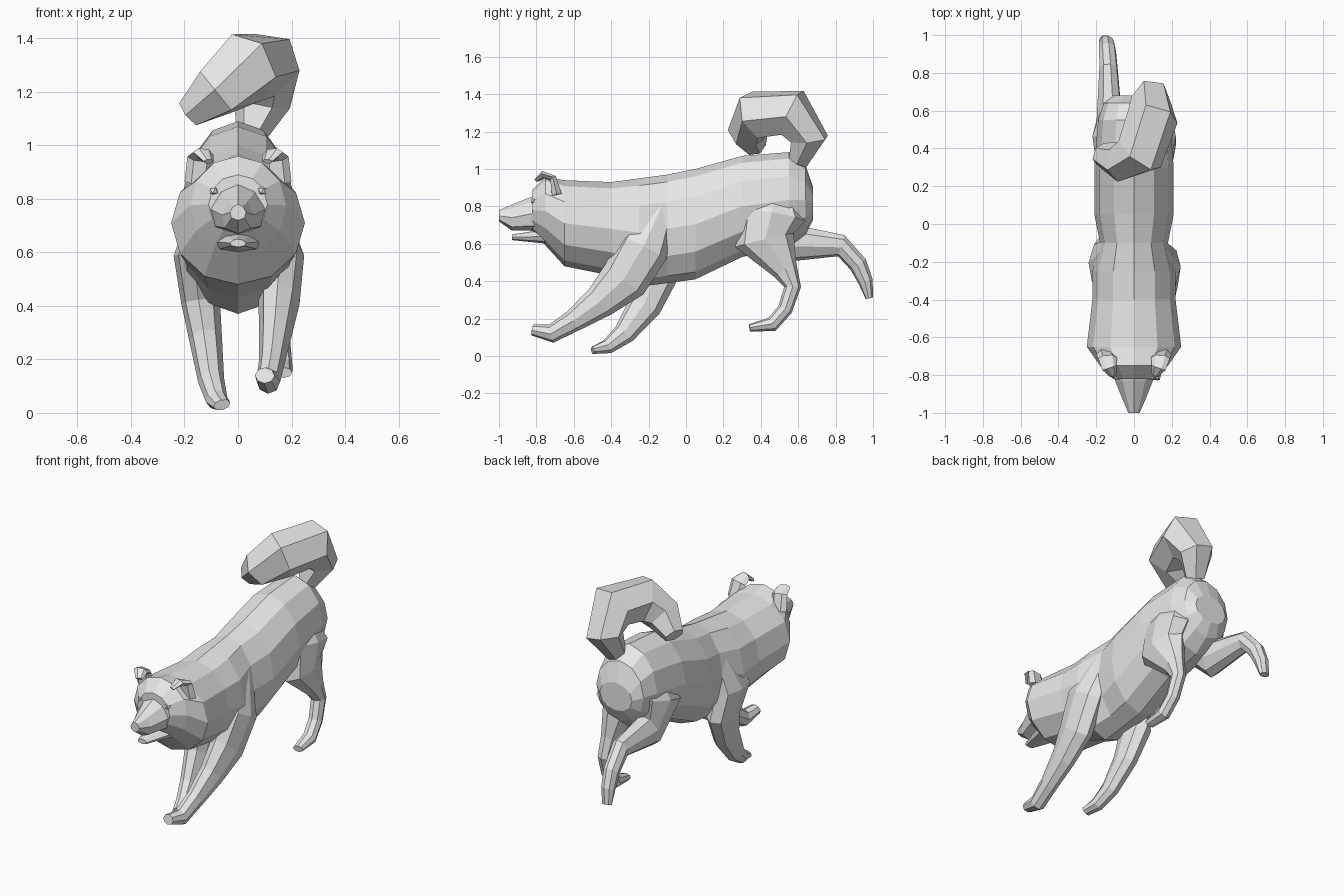
import bpy
import bmesh
import math
from mathutils import Vector

default_cube = bpy.data.objects.get("Cube")
if default_cube:
    bpy.data.objects.remove(default_cube, do_unlink=True)

# One plain colour for the whole animal
grey = bpy.data.materials.new("light_grey")
grey.use_nodes = True
grey.diffuse_color = (0.8, 0.8, 0.8, 1)
shader = grey.node_tree.nodes["Principled BSDF"]
shader.inputs["Base Color"].default_value = grey.diffuse_color


def polygon(sides, flare=0):
    """Regular cross-section; flare widens the underside and narrows the top."""
    angles = [i * math.tau / sides for i in range(sides)]
    return [(math.cos(a) * (1 - flare * math.sin(a)), math.sin(a)) for a in angles]


def finish(name, bm):
    """Turn the finished faces into a named part."""
    bmesh.ops.recalc_face_normals(bm, faces=bm.faces)
    mesh = bpy.data.meshes.new(name)
    bm.to_mesh(mesh)
    bm.free()
    mesh.materials.append(grey)
    part = bpy.data.objects.new(name, mesh)
    bpy.context.collection.objects.link(part)


def skin(name, rings):
    """Join rings of points into a closed faceted skin."""
    bm = bmesh.new()
    loops = [[bm.verts.new(point) for point in ring] for ring in rings]
    for near, far in zip(loops, loops[1:]):
        for i in range(len(near)):
            before = i - 1
            bm.faces.new((near[before], near[i], far[i], far[before]))
    bm.faces.new(loops[0])
    bm.faces.new(loops[-1])
    finish(name, bm)


def upright_loft(name, outline, stations):
    """Each station gives y, bottom, top and half width."""
    rings = []
    for y, bottom, top, width in stations:
        middle = (top + bottom) / 2
        height = (top - bottom) / 2
        rings.append([(x * width, y, middle + z * height) for x, z in outline])
    skin(name, rings)


def limb(name, outline, centres, widths, depths):
    """Sweep an outline along a path without twisting it."""
    centres = [Vector(centre) for centre in centres]
    last = len(centres) - 1
    side = Vector((1, 0, 0))
    rings = []
    for i, centre in enumerate(centres):
        along = (centres[min(i + 1, last)] - centres[max(i - 1, 0)]).normalized()
        side = (side - along * side.dot(along)).normalized()
        across = side * widths[i]
        through = along.cross(side) * depths[i]
        rings.append([centre + across * u + through * v for u, v in outline])
    skin(name, rings)


def leg(name, top_x, foot_x, stations):
    """Each station gives y, z and half depth; x drifts evenly to the foot."""
    drift = (foot_x - top_x) / (len(stations) - 1)
    centres = [Vector((top_x + i * drift, y, z)) for i, (y, z, depth) in enumerate(stations)]
    centres[0].x *= 0.6  # tuck the root into the torso
    depths = [depth for y, z, depth in stations]
    widths = [0.025 + depth * 0.4 for depth in depths]
    limb(name, polygon(8), centres, widths, depths)


# Torso, neck ruff and skull in one skin
upright_loft("body_and_head", polygon(12), [
    (0.68, 0.73, 0.9, 0.11),
    (0.64, 0.65, 1.02, 0.16),
    (0.55, 0.58, 1.09, 0.19),
    (0.3, 0.53, 1.07, 0.21),
    (0.05, 0.41, 1, 0.21),
    (-0.1, 0.39, 0.97, 0.18),
    (-0.25, 0.37, 0.95, 0.22),
    (-0.4, 0.43, 0.93, 0.22),
    (-0.65, 0.48, 0.94, 0.25),
    (-0.75, 0.59, 0.96, 0.18),
    (-0.82, 0.67, 0.89, 0.11),
])

# Muzzle and open lower jaw
muzzle_outline = polygon(8, flare=0.2)
upright_loft("muzzle", muzzle_outline, [
    (-0.74, 0.66, 0.88, 0.12),
    (-0.83, 0.67, 0.85, 0.1),
    (-0.93, 0.67, 0.81, 0.06),
    (-1, 0.72, 0.78, 0.03),
])
upright_loft("lower_jaw", muzzle_outline, [
    (-0.74, 0.6, 0.68, 0.09),
    (-0.93, 0.62, 0.65, 0.03),
])

# Folded ears and small eyes on both sides
for label, sign in (("left", 1), ("right", -1)):
    ear_path = [(0.15, -0.69, 0.86), (0.14, -0.71, 0.95),
                (0.13, -0.76, 0.97), (0.11, -0.8, 0.94)]
    limb(label + "_ear", polygon(6), [(sign * x, y, z) for x, y, z in ear_path],
         widths=[0.05, 0.05, 0.04, 0.02], depths=[0.03, 0.02, 0.02, 0.01])
    bm = bmesh.new()
    bmesh.ops.create_icosphere(bm, subdivisions=1, radius=0.02)
    bmesh.ops.translate(bm, verts=bm.verts, vec=(sign * 0.09, -0.81, 0.83))
    finish(label + "_eye", bm)

# Front legs: the left reaches forward, the right strikes the ground
leg("left_front_leg", 0.18, 0.1, [
    (-0.13, 0.8, 0.08),
    (-0.23, 0.58, 0.14),
    (-0.33, 0.41, 0.13),
    (-0.46, 0.29, 0.09),
    (-0.6, 0.19, 0.06),
    (-0.72, 0.12, 0.05),
    (-0.82, 0.14, 0.03),
])
leg("right_front_leg", -0.18, -0.06, [
    (-0.14, 0.8, 0.08),
    (-0.21, 0.58, 0.14),
    (-0.16, 0.42, 0.12),
    (-0.22, 0.27, 0.09),
    (-0.33, 0.12, 0.06),
    (-0.42, 0.05, 0.04),
    (-0.5, 0.03, 0.02),
])

# Back legs: the left is tucked under, the right kicks out behind
leg("left_back_leg", 0.12, 0.17, [
    (0.47, 0.92, 0.08),
    (0.46, 0.75, 0.18),
    (0.42, 0.62, 0.16),
    (0.53, 0.46, 0.07),
    (0.57, 0.37, 0.045),
    (0.53, 0.25, 0.04),
    (0.46, 0.17, 0.04),
    (0.34, 0.15, 0.02),
])
leg("right_back_leg", -0.12, -0.15, [
    (0.46, 0.92, 0.08),
    (0.46, 0.75, 0.18),
    (0.55, 0.6, 0.11),
    (0.83, 0.59, 0.06),
    (0.92, 0.49, 0.05),
    (0.96, 0.4, 0.04),
    (0.98, 0.31, 0.02),
])

# Bushy tail, thickest in the middle, curling up and over to the right
tail_path = [(0.05, 0.6, 1.04), (0.09, 0.66, 1.16), (0.1, 0.57, 1.3),
             (0.03, 0.37, 1.29), (-0.08, 0.33, 1.2), (-0.18, 0.37, 1.12)]
swell = [math.sin(math.pi * i / (len(tail_path) - 1)) for i in range(len(tail_path))]
tail_radii = [0.06 + 0.08 * amount for amount in swell]
limb("tail", polygon(6), tail_path, tail_radii, tail_radii)
